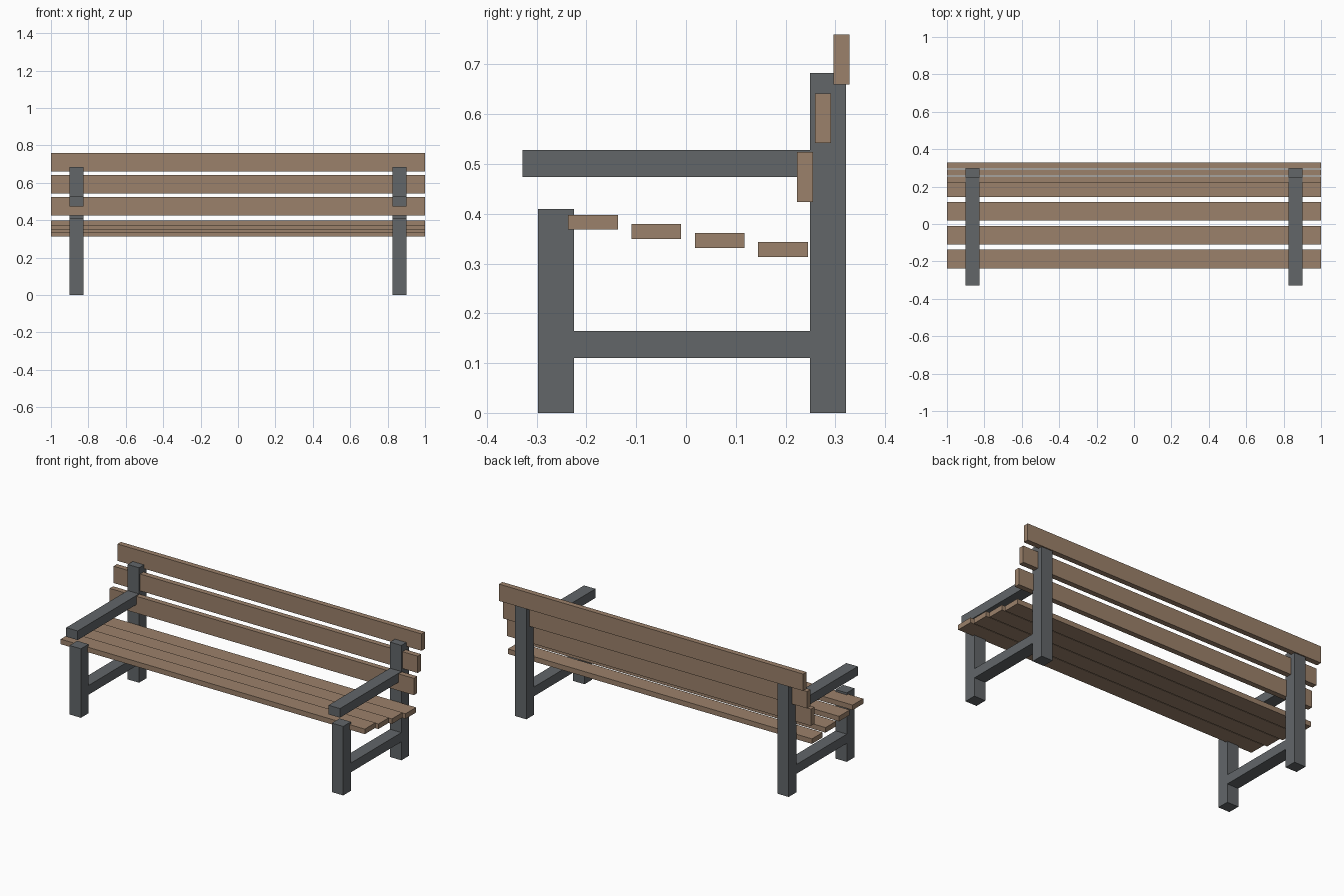
import bpy

cube = bpy.data.objects.get("Cube")
if cube:
    bpy.data.objects.remove(cube, do_unlink=True)


def make_material(name, rgb):
    mat = bpy.data.materials.new(name)
    mat.use_nodes = True
    color = (*rgb, 1.0)
    mat.diffuse_color = color
    mat.node_tree.nodes["Principled BSDF"].inputs["Base Color"].default_value = color
    return mat


wood = make_material("brown wood", (0.33, 0.22, 0.145))
metal = make_material("grey metal", (0.122, 0.133, 0.141))


def box(name, mat, xs, ys, zs):
    """Box between the given low and high limits on each axis."""
    spans = (xs, ys, zs)
    bpy.ops.mesh.primitive_cube_add(size=1, location=[sum(s) / 2 for s in spans])
    obj = bpy.context.object
    obj.name = name
    obj.scale = [hi - lo for lo, hi in spans]
    bpy.ops.object.transform_apply(location=False, rotation=False, scale=True)
    obj.data.materials.append(mat)
    return obj


# End frames: legs, stretcher and armrest on each side
INNER, OUTER = 0.825, 0.9
for side, xs in (("left", (INNER, OUTER)), ("right", (-OUTER, -INNER))):
    box(side + "_front_leg", metal, xs, (-0.297, -0.225), (0, 0.41))
    box(side + "_back_post", metal, xs, (0.249, 0.321), (0, 0.683))
    box(side + "_stretcher", metal, xs, (-0.225, 0.249), (0.11, 0.165))
    box(side + "_armrest", metal, xs, (-0.328, 0.249), (0.474, 0.528))

# Seat slats, stepping down towards the back
for i in range(4):
    y = -0.237 + i * 0.1273
    z = 0.368 - i * 0.0183
    box(f"seat_slat_{i + 1}", wood, (-1, 1), (y, y + 0.1), (z, z + 0.03))

# Backrest slats, stepping back as they rise
for i in range(3):
    y = 0.223 + i * 0.0365
    z = 0.424 + i * 0.118
    box(f"back_slat_{i + 1}", wood, (-1, 1), (y, y + 0.032), (z, z + 0.1))
